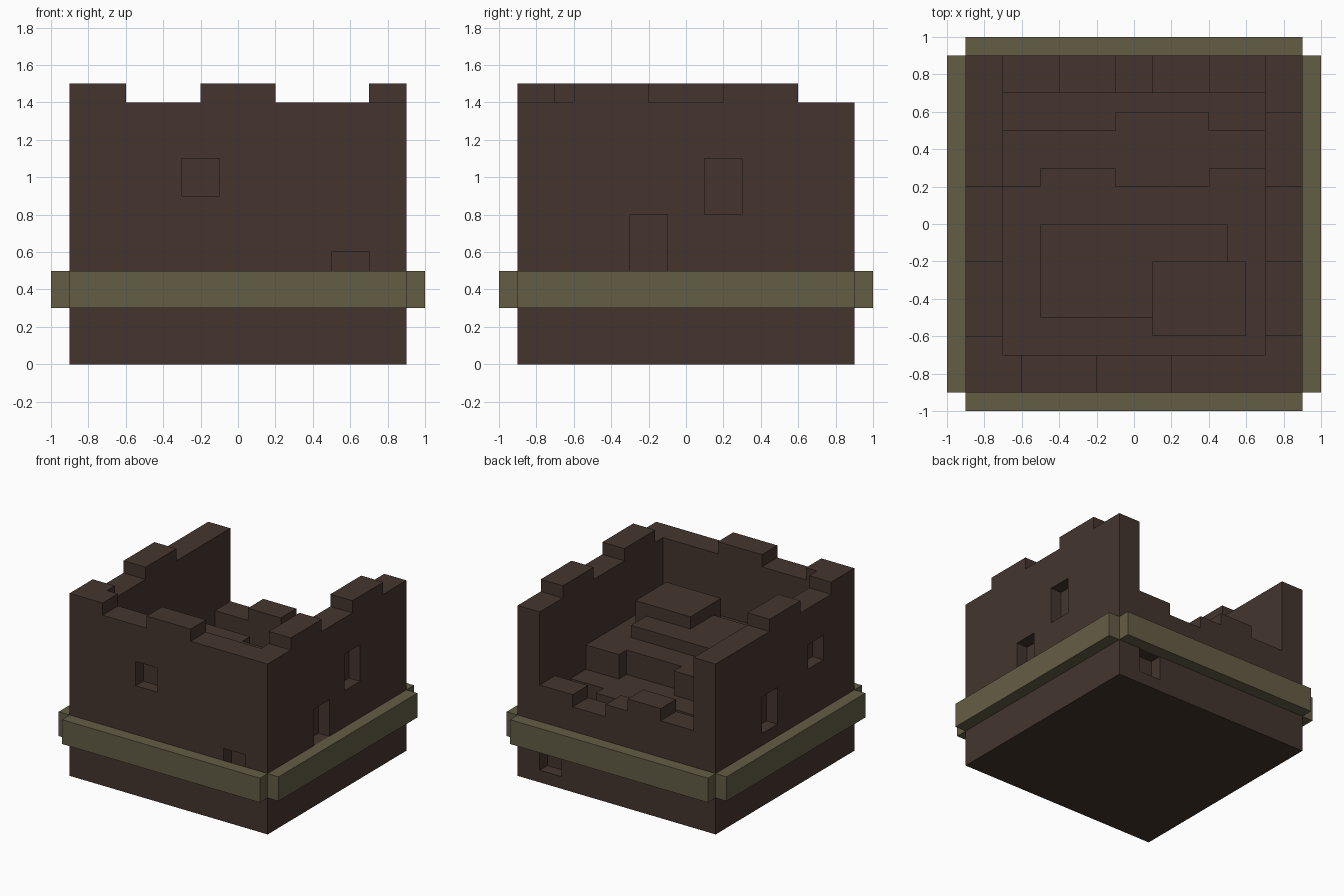
import bpy, bmesh
from mathutils import Vector

if "Cube" in bpy.data.objects:
    bpy.data.objects.remove(bpy.data.objects["Cube"])


def material(name, rgb):
    m = bpy.data.materials.new(name)
    m.diffuse_color = (*rgb, 1)
    m.use_nodes = True
    m.node_tree.nodes["Principled BSDF"].inputs["Base Color"].default_value = m.diffuse_color
    return m


STONE = material("dark_brown_stone", (0.058, 0.036, 0.027))
MOSS = material("olive_band", (0.127, 0.109, 0.060))


def prism(name, pts, axis, lo, hi, mat=STONE):
    """Extrude a flat outline along an axis: 'x' takes (y, z), 'y' takes (x, z), 'z' takes (x, y)."""
    place = {"x": lambda a, b, c: (c, a, b),
             "y": lambda a, b, c: (a, c, b),
             "z": lambda a, b, c: (a, b, c)}[axis]
    bm = bmesh.new()
    face = bm.faces.new([bm.verts.new(place(a, b, lo)) for a, b in pts])
    res = bmesh.ops.extrude_face_region(bm, geom=[face])
    top = [v for v in res["geom"] if isinstance(v, bmesh.types.BMVert)]
    bmesh.ops.translate(bm, verts=top, vec=Vector(place(0, 0, hi - lo)))
    bmesh.ops.recalc_face_normals(bm, faces=bm.faces)
    mesh = bpy.data.meshes.new(name)
    bm.to_mesh(mesh)
    bm.free()
    mesh.materials.append(mat)
    ob = bpy.data.objects.new(name, mesh)
    bpy.context.collection.objects.link(ob)
    return ob


def box(name, x, y, z, mat=STONE):
    return prism(name, [(x[0], y[0]), (x[1], y[0]), (x[1], y[1]), (x[0], y[1])], "z", *z, mat)


def wall(name, axis, lo, hi, start, steps):
    """Wall with a stepped top; steps are (end position, height)."""
    pts = [(start, 0)]
    a = start
    for end, h in steps:
        pts += [(a, h), (end, h)]
        a = end
    return prism(name, pts + [(a, 0)], axis, lo, hi)


def cut(ob, x, y, z):
    """Recess a window into a wall."""
    cutter = box("window_cutter", x, y, z)
    cutter.hide_render = True
    mod = ob.modifiers.new("window", "BOOLEAN")
    mod.operation, mod.object, mod.solver = "DIFFERENCE", cutter, "EXACT"
    bpy.context.view_layer.objects.active = ob
    bpy.ops.object.modifier_apply(modifier=mod.name)
    bpy.data.objects.remove(cutter)


# Four walls with battlements; the back one is broken down
front = wall("front_wall", "y", -0.9, -0.7, -0.9,
             [(-0.6, 1.5), (-0.2, 1.4), (0.2, 1.5), (0.9, 1.4)])
back = wall("back_wall", "y", 0.7, 0.9, -0.9,
            [(-0.7, 1.4), (-0.4, 0.8), (-0.1, 0.9), (0.1, 0.8),
             (0.4, 0.7), (0.7, 0.8), (0.9, 1.4)])
left = wall("left_wall", "x", -0.9, -0.7, -0.7,
            [(-0.6, 1.5), (-0.2, 1.4), (0.2, 1.5), (0.7, 1.4)])
right = wall("right_wall", "x", 0.7, 0.9, -0.7,
             [(-0.6, 1.4), (-0.2, 1.5), (0.2, 1.4), (0.6, 1.5), (0.7, 1.4)])

# Recessed windows
cut(front, (-0.3, -0.1), (-1.0, -0.8), (0.9, 1.1))
cut(front, (0.5, 0.7), (-1.0, -0.8), (0.4, 0.6))
cut(right, (0.8, 1.0), (-0.3, -0.1), (0.5, 0.8))
cut(right, (0.8, 1.0), (0.1, 0.3), (0.8, 1.1))
cut(left, (-1.0, -0.8), (0.1, 0.3), (0.6, 0.9))
cut(left, (-1.0, -0.8), (-0.5, -0.3), (0.9, 1.1))
cut(back, (0.5, 0.7), (0.8, 1.0), (0.1, 0.3))

# Rubble filling the inside, stepping down to the back
box("lower_floor", (-0.7, 0.7), (-0.7, 0.7), (0, 0.5))
prism("middle_floor", [(-0.7, -0.7), (0.7, -0.7), (0.7, 0.5), (0.4, 0.5), (0.4, 0.6),
                       (-0.1, 0.6), (-0.1, 0.5), (-0.7, 0.5)], "z", 0.5, 0.7)
prism("upper_floor", [(-0.7, -0.7), (0.7, -0.7), (0.7, 0.3), (0.4, 0.3), (0.4, 0.2), (-0.1, 0.2),
                      (-0.1, 0.3), (-0.5, 0.3), (-0.5, 0.2), (-0.7, 0.2)], "z", 0.7, 0.9)
box("rubble_slab", (-0.5, 0.5), (-0.5, 0), (0.9, 1.0))
box("rubble_block", (0.1, 0.6), (-0.6, -0.2), (0.9, 1.1))

# Band around the outside, open at the corners
for side, s in (("front", -1), ("back", 1)):
    box(side + "_band", (-0.9, 0.9), sorted((0.9 * s, s)), (0.3, 0.5), MOSS)
for side, s in (("left", -1), ("right", 1)):
    box(side + "_band", sorted((0.9 * s, s)), (-0.9, 0.9), (0.3, 0.5), MOSS)
